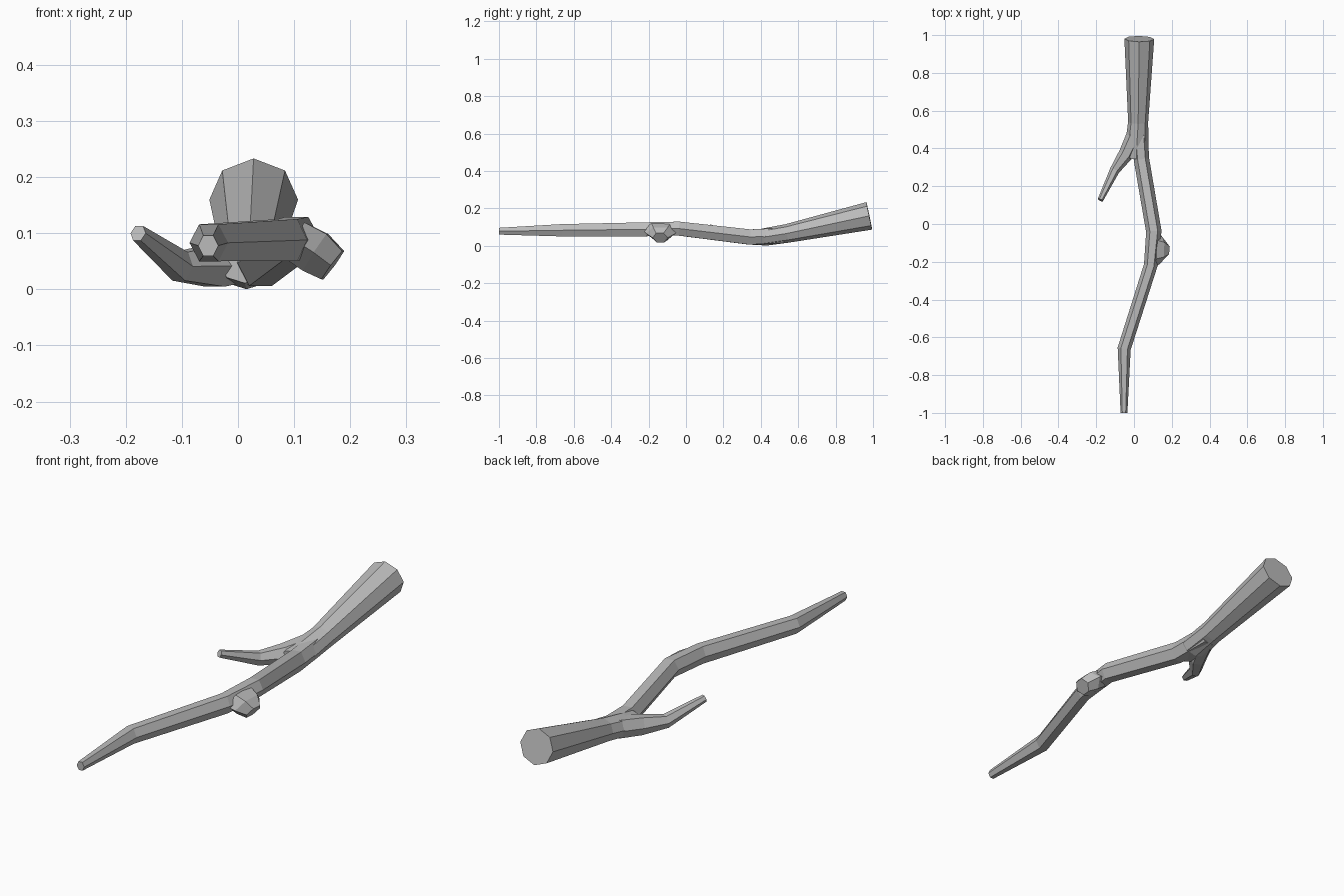
import bpy
import bmesh
from math import cos, sin, tau
from mathutils import Vector

if "Cube" in bpy.data.objects:
    bpy.data.objects.remove(bpy.data.objects["Cube"])

# Bark colour
bark = bpy.data.materials.new("bark_grey")
bark.use_nodes = True
bark.diffuse_color = (0.5, 0.5, 0.5, 1)
bark.node_tree.nodes["Principled BSDF"].inputs["Base Color"].default_value = (0.5, 0.5, 0.5, 1)


def loft(name, sides, rings):
    """Faceted tube through rings of (centre, half width, half height)."""
    bm = bmesh.new()
    centres = [Vector(r[0]) for r in rings]
    loops = []
    for i, (_, width, height) in enumerate(rings):
        ahead = centres[min(i + 1, len(rings) - 1)]
        behind = centres[max(i - 1, 0)]
        along = (ahead - behind).normalized()
        across = along.cross(Vector((0, 0, 1))).normalized()
        up = across.cross(along)
        loops.append([bm.verts.new(centres[i] + across * width * cos(tau * k / sides)
                                   + up * height * sin(tau * k / sides))
                      for k in range(sides)])
    for a, b in zip(loops, loops[1:]):
        for k in range(sides):
            n = (k + 1) % sides
            bm.faces.new((a[k], a[n], b[n], b[k]))
    bm.faces.new(loops[0])
    bm.faces.new(loops[-1])
    bmesh.ops.recalc_face_normals(bm, faces=bm.faces)
    mesh = bpy.data.meshes.new(name)
    bm.to_mesh(mesh)
    bm.free()
    mesh.materials.append(bark)
    obj = bpy.data.objects.new(name, mesh)
    bpy.context.collection.objects.link(obj)
    return obj


# Thick cut end tapering into the fork
loft("thick_stem", 8, [
    ((0.028, 0.98, 0.16), 0.079, 0.075),
    ((0.022, 0.54, 0.066), 0.053, 0.05),
    ((0.015, 0.42, 0.047), 0.062, 0.047),
    ((0.012, 0.345, 0.045), 0.045, 0.034),
])

# Long crooked limb
loft("long_limb", 6, [
    ((0.026, 0.52, 0.056), 0.044, 0.046),
    ((0.04, 0.34, 0.047), 0.041, 0.047),
    ((0.105, -0.04, 0.092), 0.041, 0.043),
    ((0.088, -0.22, 0.088), 0.036, 0.043),
    ((-0.052, -0.66, 0.083), 0.035, 0.038),
    ((-0.053, -1.0, 0.078), 0.018, 0.021),
])

# Short side twig
loft("side_twig", 6, [
    ((0.005, 0.47, 0.055), 0.045, 0.045),
    ((-0.042, 0.37, 0.042), 0.04, 0.043),
    ((-0.103, 0.283, 0.041), 0.026, 0.03),
    ((-0.178, 0.127, 0.1), 0.015, 0.016),
])

# Stub of a broken branch
loft("broken_knot", 6, [
    ((0.1, -0.135, 0.088), 0.1, 0.042),
    ((0.138, -0.135, 0.066), 0.078, 0.045),
    ((0.169, -0.138, 0.043), 0.04, 0.036),
])
